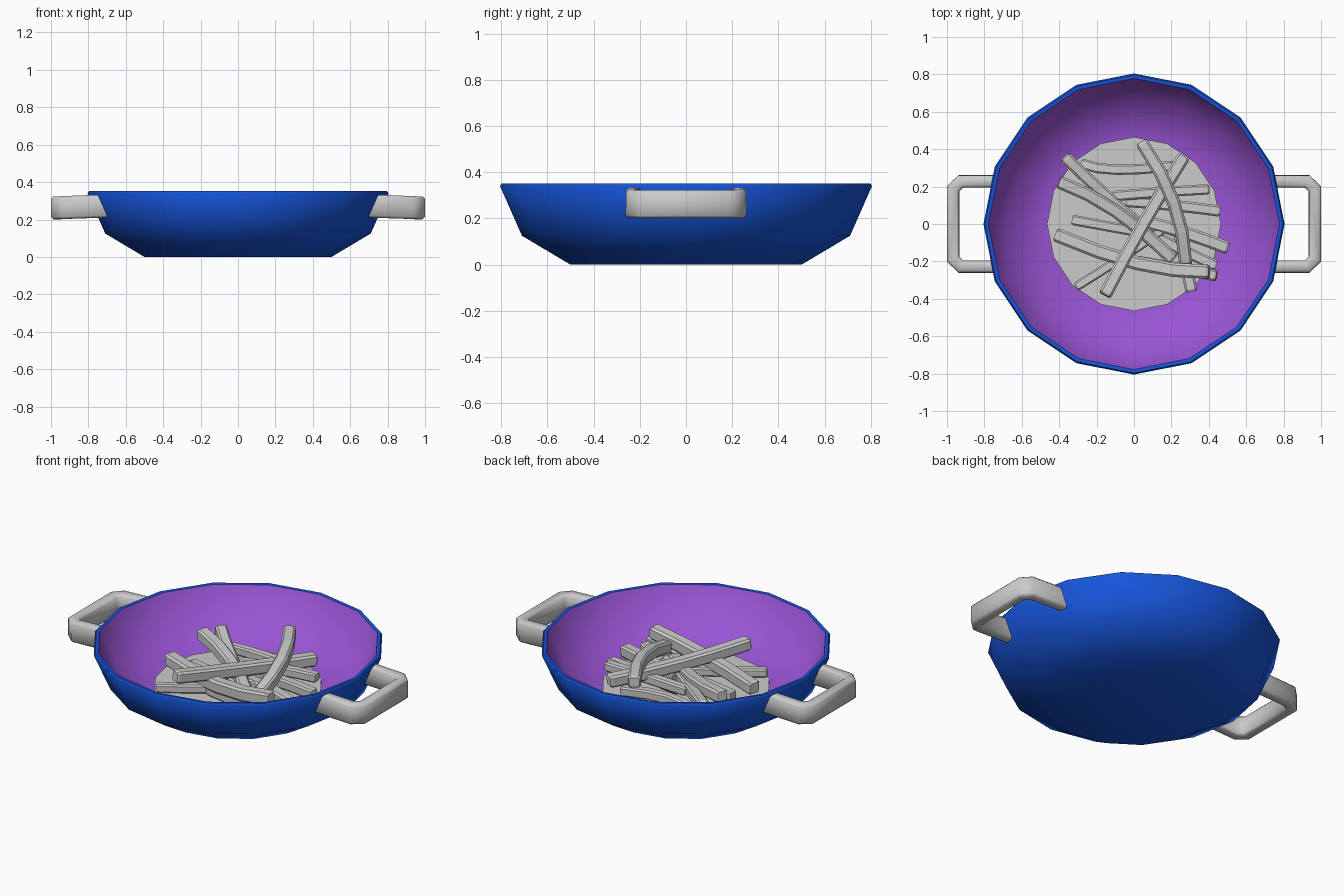
import bpy, bmesh, math
from mathutils import Vector

if "Cube" in bpy.data.objects:
    bpy.data.objects.remove(bpy.data.objects["Cube"])

SIDES = 16


def material(name, color):
    m = bpy.data.materials.new(name)
    m.diffuse_color = (*color, 1)
    m.use_nodes = True
    m.node_tree.nodes["Principled BSDF"].inputs["Base Color"].default_value = m.diffuse_color
    return m


def finish(name, bm, mat=None, smooth=None):
    bmesh.ops.recalc_face_normals(bm, faces=bm.faces)
    me = bpy.data.meshes.new(name)
    bm.to_mesh(me)
    bm.free()
    ob = bpy.data.objects.new(name, me)
    bpy.context.collection.objects.link(ob)
    if mat:
        me.materials.append(mat)
    if smooth:
        bpy.ops.object.select_all(action='DESELECT')
        ob.select_set(True)
        bpy.context.view_layer.objects.active = ob
        bpy.ops.object.shade_smooth_by_angle(angle=math.radians(smooth))
    return ob


def bridge(bm, rings):
    n = len(rings[0])
    for a, b in zip(rings, rings[1:]):
        for i in range(n):
            j = (i + 1) % n
            bm.faces.new((a[i], a[j], b[j], b[i]))


def revolve(name, profile, mat=None, smooth=None, cap_start=False, cap_end=False):
    bm = bmesh.new()
    rings = []
    for r, z in profile:
        rings.append([bm.verts.new((r * math.cos(2 * math.pi * i / SIDES),
                                    r * math.sin(2 * math.pi * i / SIDES), z))
                      for i in range(SIDES)])
    bridge(bm, rings)
    if cap_start:
        bm.faces.new(rings[0])
    if cap_end:
        bm.faces.new(rings[-1])
    return finish(name, bm, mat, smooth)


def sweep(path, w, h, c, taper=0.0):
    """Chamfered rectangular bar along a path, with mitred corners."""
    a, b = w / 2, h / 2
    section = [(a, b - c), (a - c, b), (c - a, b), (-a, b - c),
               (-a, c - b), (c - a, -b), (a - c, -b), (a, c - b)]
    pts = [Vector(p) for p in path]
    bm = bmesh.new()
    rings = []

    def ring(p, side, up, s):
        rings.append([bm.verts.new(p + side * x * s + up * z * s) for x, z in section])

    last = len(pts) - 1
    for i, p in enumerate(pts):
        d0 = (p - pts[max(i - 1, 0)]).normalized()
        d1 = (pts[min(i + 1, last)] - p).normalized()
        t = (d0 + d1).normalized()
        side = t.cross(Vector((0, 0, 1))).normalized()
        up = side.cross(t)
        side = side / max(t.dot(d1 if i < last else d0), 0.5)
        if taper and i == 0:
            ring(p - t * taper, side, up, 0.8)
        ring(p, side, up, 1)
        if taper and i == last:
            ring(p + t * taper, side, up, 0.8)
    bridge(bm, rings)
    bm.faces.new(rings[0])
    bm.faces.new(rings[-1])
    return bm, rings


blue = material("blue_enamel", (0.008, 0.09, 0.7))
purple = material("purple_enamel", (0.32, 0.09, 0.66))

# pan: outer shell with rim, then inner lining
revolve("pan_shell", [(0.5, 0), (0.71, 0.125), (0.805, 0.34), (0.797, 0.352), (0.778, 0.35)],
        blue, 60, cap_start=True)
revolve("pan_lining", [(0.778, 0.35), (0.68, 0.15), (0.47, 0.075)], purple, 60, cap_end=True)

# flat layer on the pan floor
revolve("food_base", [(0.465, 0.07), (0.465, 0.098)], cap_start=True, cap_end=True)

# handles, end slanted to follow the pan wall
bm, rings = sweep([(0.708, 0.228, 0.272), (0.925, 0.228, 0.264), (0.967, 0.188, 0.262),
                   (0.967, -0.188, 0.262), (0.925, -0.228, 0.264), (0.708, -0.228, 0.272)],
                  0.065, 0.122, 0.012)
for v in rings[0] + rings[-1]:
    v.co.x += (v.co.z - 0.27) * 0.43
handle = finish("handles", bm, smooth=50)
mod = handle.modifiers.new("both_sides", 'MIRROR')
mod.use_axis[0] = True

# sticks: start, middle, end, thickness
sticks = [
    ((-0.41, -0.06, 0.17), (0.02, -0.21, 0.18), (0.39, -0.255, 0.22), 0.075),
    ((0.045, 0.43, 0.27), (0.21, 0.12, 0.25), (0.275, -0.20, 0.18), 0.07),
    ((-0.15, -0.37, 0.25), (0.05, 0.0, 0.21), (0.26, 0.35, 0.19), 0.07),
    ((-0.39, 0.22, 0.22), (-0.1, 0.07, 0.18), (0.2, -0.18, 0.13), 0.07),
    ((-0.36, 0.35, 0.20), (-0.17, 0.17, 0.16), (0.06, -0.03, 0.13), 0.065),
    ((-0.27, 0.32, 0.13), (-0.09, 0.29, 0.15), (0.2, 0.31, 0.13), 0.055),
    ((-0.1, 0.15, 0.15), (0.15, 0.17, 0.17), (0.39, 0.185, 0.18), 0.055),
    ((-0.03, 0.12, 0.13), (0.2, 0.1, 0.14), (0.45, 0.07, 0.14), 0.06),
    ((0.07, 0.01, 0.13), (0.28, -0.05, 0.14), (0.49, -0.125, 0.13), 0.07),
    ((-0.3, -0.33, 0.13), (-0.08, -0.19, 0.13), (0.14, -0.04, 0.14), 0.05),
    ((-0.32, 0.02, 0.13), (-0.1, -0.02, 0.13), (0.12, -0.06, 0.13), 0.055),
    ((-0.05, -0.19, 0.13), (0.2, -0.23, 0.13), (0.43, -0.275, 0.15), 0.06),
    ((0.23, 0.0, 0.13), (0.27, -0.18, 0.13), (0.305, -0.35, 0.13), 0.065),
    ((0.08, -0.05, 0.13), (0.26, -0.14, 0.13), (0.43, -0.22, 0.13), 0.06),
]
for n, (p0, p1, p2, th) in enumerate(sticks, 1):
    a, m, b = Vector(p0), Vector(p1), Vector(p2)
    ctrl = m * 2 - (a + b) / 2
    path = [a * (1 - t) ** 2 + ctrl * 2 * t * (1 - t) + b * t * t
            for t in (0, 0.25, 0.5, 0.75, 1)]
    bm, _ = sweep(path, th, th, th * 0.16, taper=0.012)
    finish(f"stick_{n:02d}", bm)
